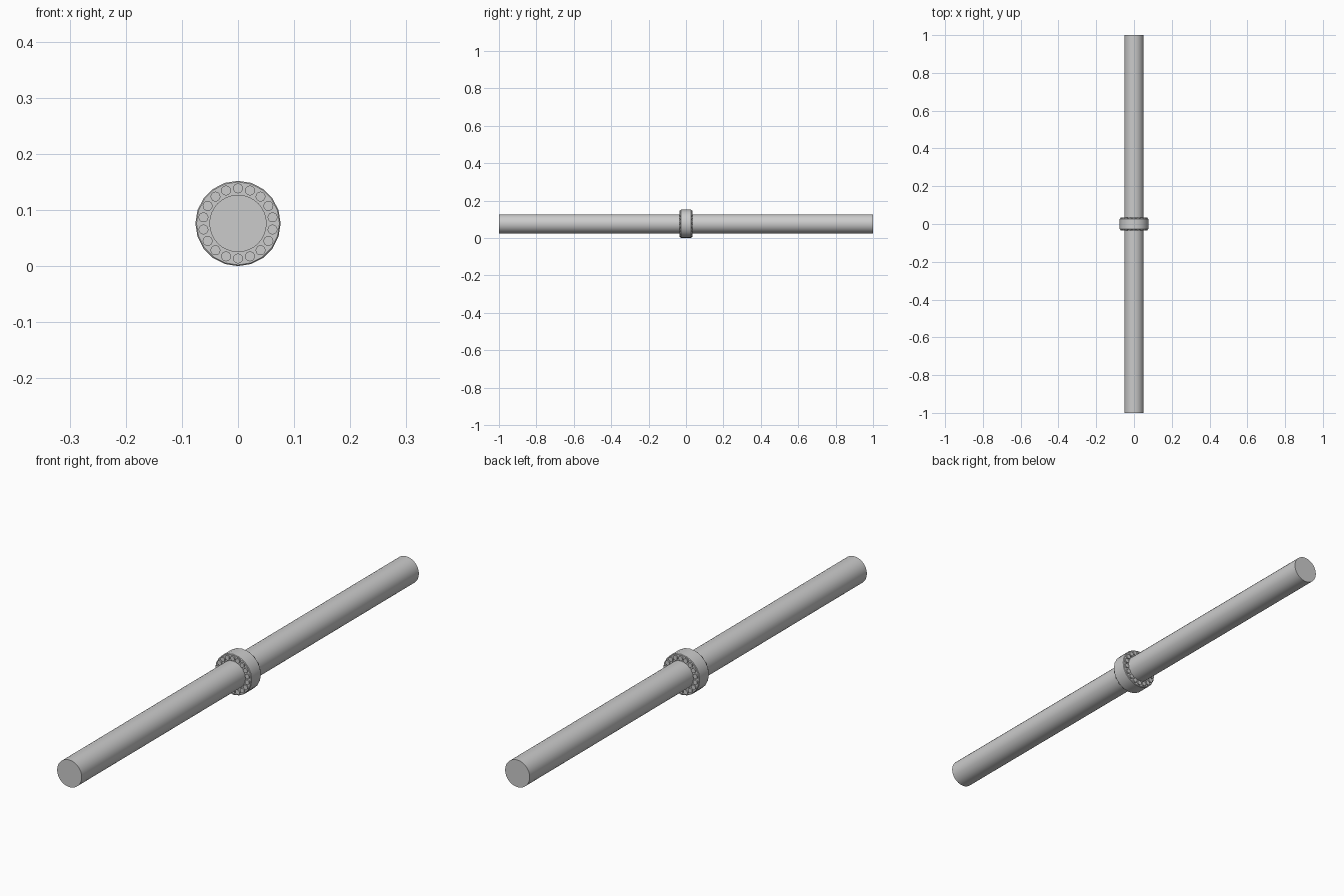
import bpy
from math import sin, cos, pi, radians

if "Cube" in bpy.data.objects:
    bpy.data.objects.remove(bpy.data.objects["Cube"])

CZ = 0.076  # height of the shared axis


def cyl(name, radius, length, sides, x=0, z=CZ):
    bpy.ops.mesh.primitive_cylinder_add(vertices=sides, radius=radius, depth=length,
                                        location=(x, 0, z), rotation=(pi / 2, 0, 0))
    ob = bpy.context.object
    ob.name = name
    bpy.ops.object.shade_smooth_by_angle(angle=radians(35))
    return ob


# long shaft
cyl("shaft", 0.051, 2.0, 32)

# collar around the middle, with softened rims
collar = cyl("collar", 0.076, 0.058, 20)
bev = collar.modifiers.new("rim", 'BEVEL')
bev.width = 0.002
bev.segments = 1
bev.limit_method = 'ANGLE'
bev.angle_limit = radians(60)

# ring of rollers passing through the collar
N = 18
for i in range(N):
    a = 2 * pi * i / N
    cyl(f"roller_{i + 1}", 0.0088, 0.068, 16, 0.0625 * sin(a), CZ + 0.0625 * cos(a))
